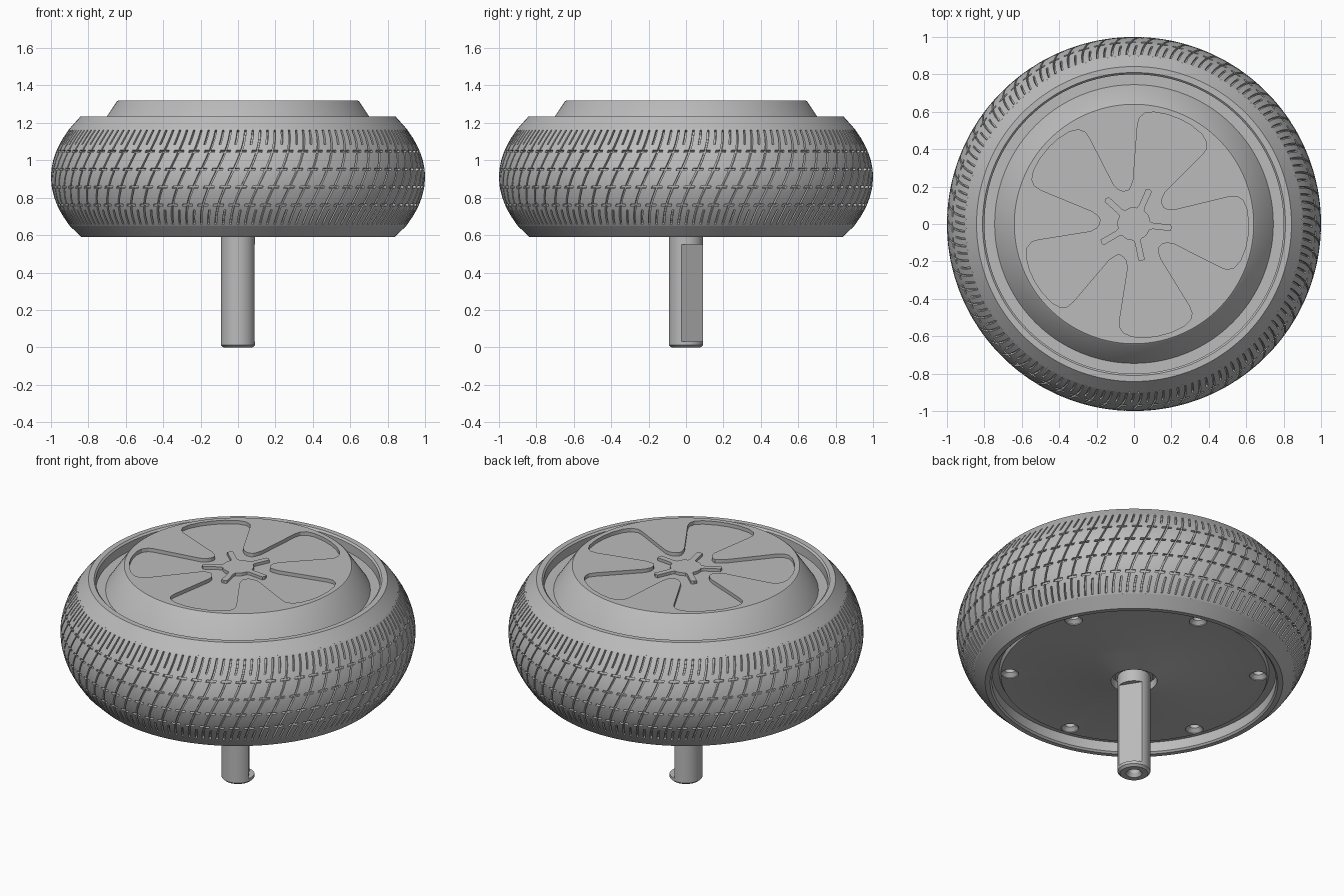
import bpy, bmesh
from math import sin, cos, radians, tau

if "Cube" in bpy.data.objects:
    bpy.data.objects.remove(bpy.data.objects["Cube"])

grey = bpy.data.materials.new("mid grey")
grey.use_nodes = True
grey.diffuse_color = (0.5, 0.5, 0.5, 1)
grey.node_tree.nodes["Principled BSDF"].inputs["Base Color"].default_value = (0.5, 0.5, 0.5, 1)


def finish(name, bm, fix_normals=True):
    if fix_normals:
        bmesh.ops.recalc_face_normals(bm, faces=bm.faces[:])
    mesh = bpy.data.meshes.new(name)
    bm.to_mesh(mesh)
    bm.free()
    mesh.materials.append(grey)
    obj = bpy.data.objects.new(name, mesh)
    bpy.context.collection.objects.link(obj)
    return obj


def activate(obj):
    bpy.ops.object.select_all(action='DESELECT')
    obj.select_set(True)
    bpy.context.view_layer.objects.active = obj


def smooth(obj):
    activate(obj)
    bpy.ops.object.shade_smooth_by_angle(angle=radians(25))


def lathe(name, profile, steps=144, closed=False, centre=(0, 0)):
    """Turn an (r, z) profile about a vertical axis."""
    bm = bmesh.new()
    rings = []
    for r, z in profile:
        if r == 0:
            rings.append([bm.verts.new((*centre, z))] * steps)
        else:
            rings.append([bm.verts.new((centre[0] + r * cos(tau * i / steps),
                                        centre[1] + r * sin(tau * i / steps), z))
                          for i in range(steps)])
    pairs = list(zip(rings, rings[1:]))
    if closed:
        pairs.append((rings[-1], rings[0]))
    for a, b in pairs:
        for i in range(steps):
            k = (i + 1) % steps
            bm.faces.new(list(dict.fromkeys((a[i], a[k], b[k], b[i]))))
    return finish(name, bm)


def prism(name, outline, z0, z1):
    """Extrude an (x, y) outline between two heights."""
    bm = bmesh.new()
    low = [bm.verts.new((x, y, z0)) for x, y in outline]
    high = [bm.verts.new((x, y, z1)) for x, y in outline]
    bm.faces.new(low[::-1])
    bm.faces.new(high)
    for i in range(len(low)):
        k = (i + 1) % len(low)
        bm.faces.new((low[i], low[k], high[k], high[i]))
    return finish(name, bm)


def fivefold(points, start=66):
    """Repeat (r, degrees) points five times around the axis."""
    return [(r * cos(radians(start + 72 * k + a)), r * sin(radians(start + 72 * k + a)))
            for k in range(5) for r, a in points]


def cut(obj, cutter):
    mod = obj.modifiers.new("cut", 'BOOLEAN')
    mod.operation = 'DIFFERENCE'
    mod.solver = 'EXACT'
    mod.object = cutter
    activate(obj)
    bpy.ops.object.modifier_apply(modifier=mod.name)
    bpy.data.objects.remove(cutter)


# Tyre body: both sidewalls and the lips around the hub
tyre = lathe("tyre_body", [
    (.87, 1.14), (.90, 1.17), (.842, 1.235), (.81, 1.235), (.80, 1.225),
    (.80, .60), (.81, .59), (.838, .59), (.90, .65), (.87, .68)], closed=True)
smooth(tyre)

# Tread: sheared grid with the groove cells sunk into it
PITCHES = 72
columns = [0, .06, .17, .44, .56, .83, .94]
rows = [.65, .658, .70, .735, .754, .766, .80, .85, .862, .905,
        .946, .958, 1.0, 1.042, 1.054, 1.085, 1.12, 1.162, 1.17]
dashes = [.76, .856, .952, 1.048]

bm = bmesh.new()
grid = []
for z in rows:
    t = (z - .91) / .26
    r = .90 + .10 * (1 - t * t)
    twist = .09 * sin(1.4 * t)
    grid.append([bm.verts.new((r * cos(a), r * sin(a), z))
                 for p in range(PITCHES) for c in columns
                 for a in [tau * (p + c) / PITCHES + twist]])
count = len(grid[0])
grooves = []
for j in range(len(rows) - 1):
    mid = (rows[j] + rows[j + 1]) / 2
    inside = .658 < mid < 1.162
    shoulder = inside and abs(mid - .91) > .172
    dash = any(abs(mid - d) < .004 for d in dashes)
    for i in range(count):
        k = (i + 1) % count
        face = bm.faces.new((grid[j][i], grid[j][k], grid[j + 1][k], grid[j + 1][i]))
        c = i % len(columns)
        if (c == 3 and inside) or (c in (0, 6) and shoulder) or (c in (2, 3, 4) and dash):
            grooves.append(face)
bm.normal_update()
bmesh.ops.inset_region(bm, faces=grooves, thickness=.001, depth=-.015,
                       use_boundary=True, use_even_offset=True)
smooth(finish("tyre_tread", bm, fix_normals=False))

# Hub: sloping cap above, recessed cover with a raised boss below
hub = lathe("hub", [
    (0, 1.32), (.64, 1.32), (.647, 1.315), (.745, 1.17), (.806, 1.17), (.806, .66),
    (.76, .66), (.75, .64), (.25, .64), (.14, .60), (.13, .60), (.125, .645),
    (.112, .645), (.108, .625), (0, .625)])

# Five-lobed recess in the cap
lobes = [(.18, -36), (.184, -29), (.20, -23.5), (.235, -20), (.52, -20.5), (.555, -20),
         (.585, -17.5), (.602, -13), (.61, -6), (.612, 0), (.612, 7), (.608, 14),
         (.595, 18.5), (.57, 21), (.53, 22), (.235, 25), (.20, 28.5), (.184, 32)]
cut(hub, prism("lobe_cutter", fivefold(lobes), 1.298, 1.4))

# Countersunk screw holes in the cover
for k in range(6):
    a = radians(21 + 60 * k)
    cut(hub, lathe("hole_cutter", [(0, .60), (.05, .60), (.05, .645), (.03, .665),
                                   (.03, .70), (0, .70)],
                   steps=24, centre=(.70 * cos(a), .70 * sin(a))))
smooth(hub)

# Star in the middle of the recess
star = [(.09, -36), (.088, -24), (.088, -14), (.105, -9), (.197, -5), (.203, 0),
        (.197, 5), (.105, 9), (.088, 14), (.088, 24)]
prism("cap_star", fivefold(star), 1.29, 1.316)

# Axle with a centre hole and one flat
axle = lathe("axle", [(0, .06), (.03, .06), (.032, .02), (.045, 0), (.078, 0), (.092, .012),
                      (.092, .75), (0, .75)], steps=64)
n = radians(32)
box = [(.062, -.2), (.3, -.2), (.3, .2), (.062, .2)]
cut(axle, prism("flat_cutter", [(x * cos(n) - y * sin(n), x * sin(n) + y * cos(n))
                                for x, y in box], .03, .55))
smooth(axle)
